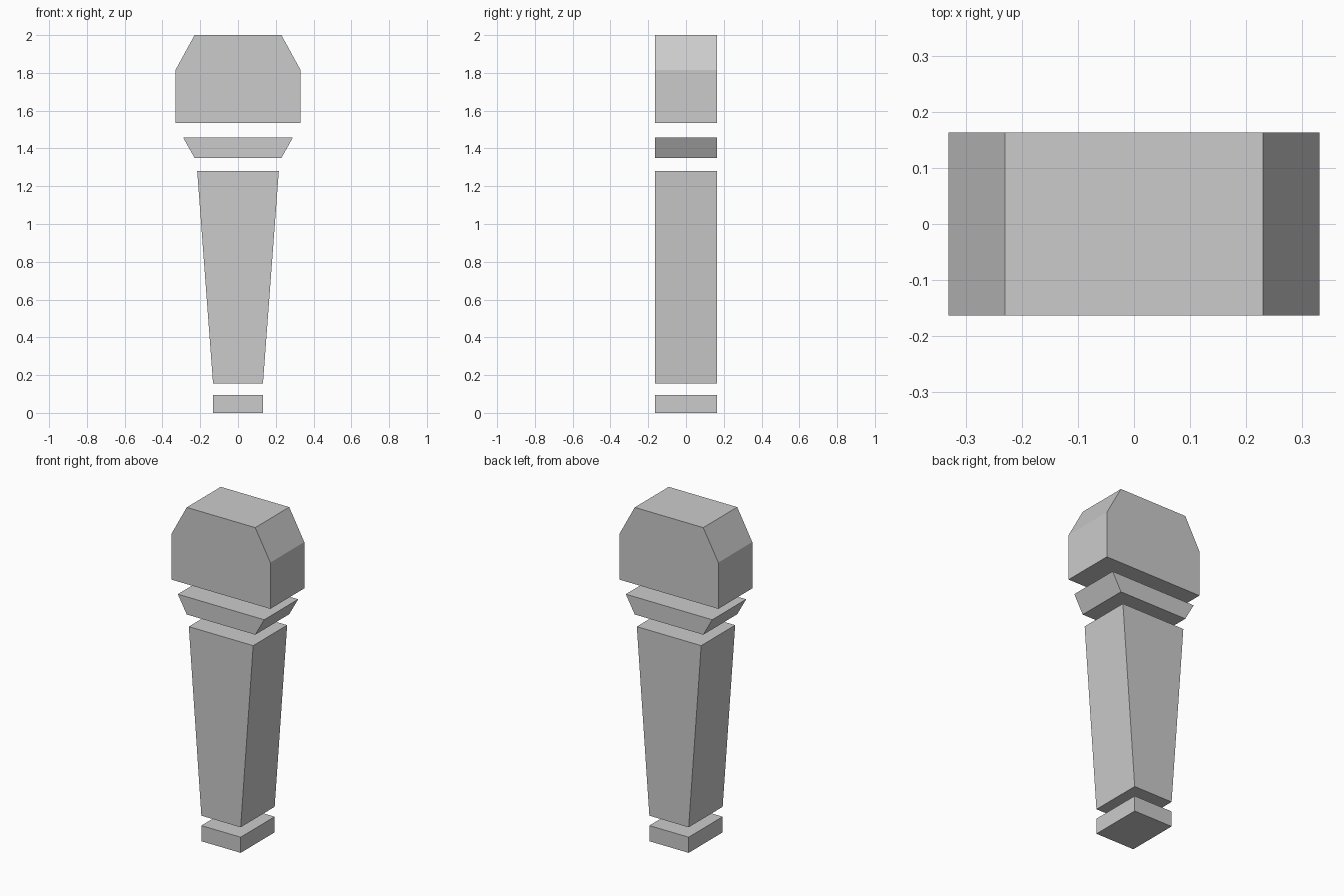
import bpy
import bmesh

cube = bpy.data.objects.get("Cube")
if cube:
    bpy.data.objects.remove(cube, do_unlink=True)

DEPTH = 0.326

grey = bpy.data.materials.new("light_grey")
grey.use_nodes = True
colour = (0.6, 0.6, 0.6, 1)
grey.diffuse_color = colour
grey.node_tree.nodes["Principled BSDF"].inputs["Base Color"].default_value = colour


def slab(name, half_profile):
    """Mirror a half outline of (x, z) points about x = 0 and extrude it along y."""
    outline = half_profile + [(-x, z) for x, z in reversed(half_profile)]
    bm = bmesh.new()
    face = bm.faces.new([bm.verts.new((x, -DEPTH / 2, z)) for x, z in outline])
    result = bmesh.ops.extrude_face_region(bm, geom=[face])
    verts = [g for g in result["geom"] if isinstance(g, bmesh.types.BMVert)]
    bmesh.ops.translate(bm, vec=(0, DEPTH, 0), verts=verts)
    bmesh.ops.recalc_face_normals(bm, faces=bm.faces)
    mesh = bpy.data.meshes.new(name)
    bm.to_mesh(mesh)
    bm.free()
    mesh.materials.append(grey)
    obj = bpy.data.objects.new(name, mesh)
    bpy.context.collection.objects.link(obj)
    return obj


# Separate floating blocks, from the ground up
slab("end_cap", [(0.132, 0), (0.132, 0.095)])
slab("tapered_handle", [(0.132, 0.155), (0.216, 1.28)])
slab("flared_collar", [(0.23, 1.35), (0.29, 1.457)])
slab("chamfered_head", [(0.331, 1.534), (0.331, 1.815), (0.23, 2.0)])
